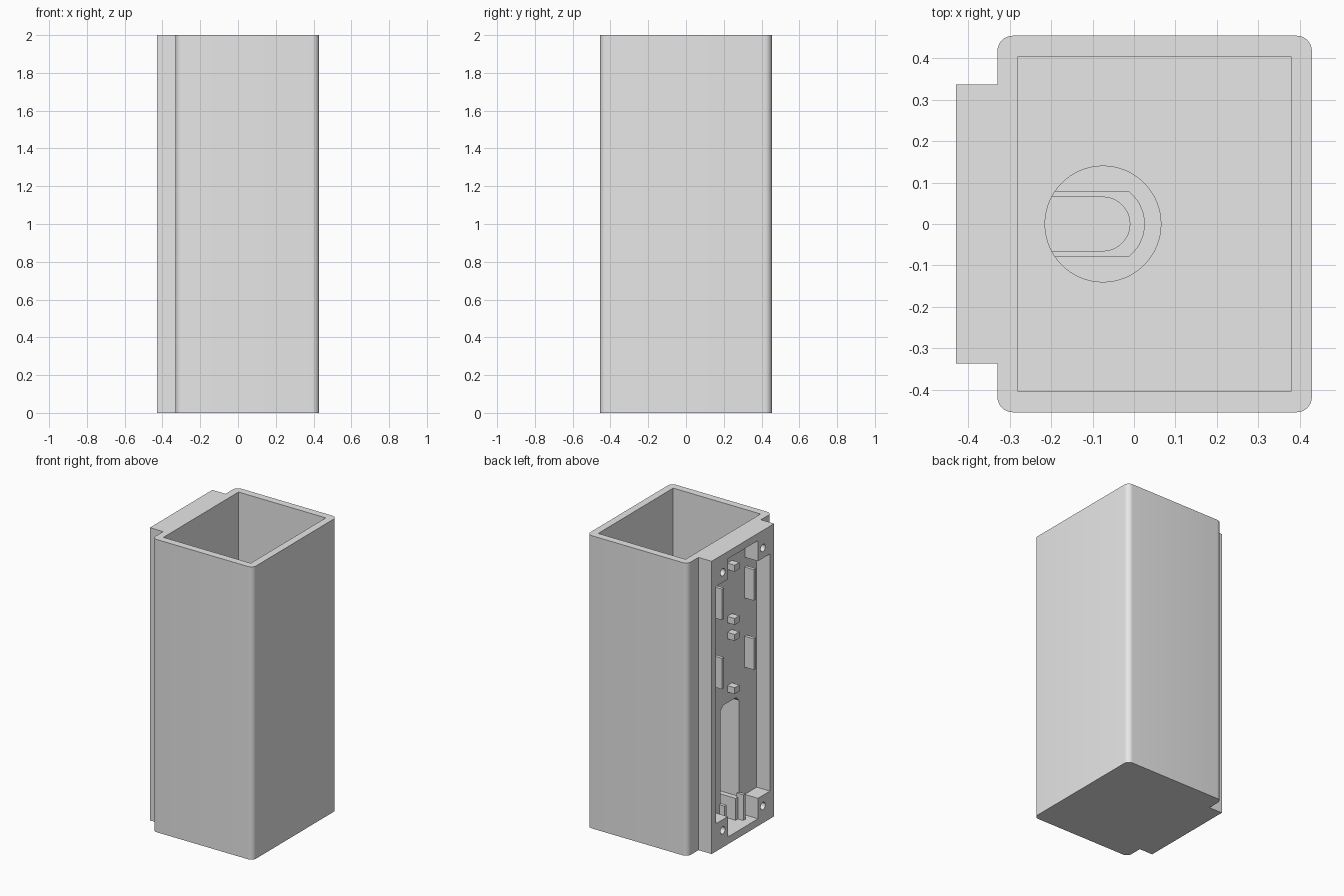
import bpy
from math import sin, cos, pi, radians
from mathutils import Matrix

if "Cube" in bpy.data.objects:
    bpy.data.objects.remove(bpy.data.objects["Cube"], do_unlink=True)

grey = bpy.data.materials.new("light_grey")
grey.use_nodes = True
grey.diffuse_color = (0.8, 0.8, 0.8, 1)
grey.node_tree.nodes["Principled BSDF"].inputs["Base Color"].default_value = (0.8, 0.8, 0.8, 1)


def prism(name, outline, low, high, along_x=False):
    """Extrude an outline along z, or a (y, z) outline along x."""
    n = len(outline)
    verts = [(a, b, h) for h in (low, high) for a, b in outline]
    if along_x:
        verts = [(h, a, b) for a, b, h in verts]
    faces = [tuple(reversed(range(n))), tuple(range(n, 2 * n))]
    faces += [(i, (i + 1) % n, n + (i + 1) % n, n + i) for i in range(n)]
    mesh = bpy.data.meshes.new(name)
    mesh.from_pydata(verts, [], faces)
    mesh.materials.append(grey)
    obj = bpy.data.objects.new(name, mesh)
    bpy.context.collection.objects.link(obj)
    return obj


def box(name, x, y, z):
    outline = [(x[0], y[0]), (x[1], y[0]), (x[1], y[1]), (x[0], y[1])]
    return prism(name, outline, *z)


def arc(cx, cy, r, start, end, steps):
    angles = [radians(start + (end - start) * i / steps) for i in range(steps + 1)]
    return [(cx + r * cos(a), cy + r * sin(a)) for a in angles]


def combine(target, tool, operation="DIFFERENCE"):
    mod = target.modifiers.new("cut", "BOOLEAN")
    mod.operation = operation
    mod.solver = "EXACT"
    mod.object = tool
    bpy.context.view_layer.objects.active = target
    bpy.ops.object.modifier_apply(modifier=mod.name)
    bpy.data.objects.remove(tool, do_unlink=True)


BACK, WALL, RIGHT = -0.43, -0.33, 0.43   # panel face, body side, far side
HALF, R = 0.455, 0.037                   # body half depth, corner radius
PANEL = 0.337                            # panel half width
HUB = -0.075                             # centre of the outlet

# Body with rounded corners and the raised side panel, one outline
outline = arc(RIGHT - R, R - HALF, R, -90, 0, 8)
outline += arc(RIGHT - R, HALF - R, R, 0, 90, 8)
outline += arc(WALL + R, HALF - R, R, 90, 180, 8)
outline += [(WALL, PANEL), (BACK, PANEL), (BACK, -PANEL), (WALL, -PANEL)]
outline += arc(WALL + R, R - HALF, R, 180, 270, 8)
body = prism("body", outline, 0, 2)

# Hopper open at the top, with a round outlet in its floor
combine(body, box("hopper_cut", (-0.28, 0.38), (-0.405, 0.405), (0.95, 2.1)))
combine(body, prism("outlet_cut", arc(HUB, 0, 0.14, 0, 354.375, 63), 0.88, 1.0))

# Panel pocket that leaves a boss in each corner
combine(body, box("pocket_cut", (BACK - 0.1, WALL), (-0.292, 0.292), (0.19, 1.81)))
combine(body, box("pocket_middle_cut", (BACK - 0.1, WALL), (-0.163, 0.163), (0.05, 1.95)))


def slot(name, r, low, high):
    ends = [(WALL - 0.02, r), (WALL - 0.02, -r)]
    return prism(name, arc(HUB, 0, r, -90, 90, 24) + ends, low, high)


# Chamber below the outlet with a chamfered top, and the narrower well under it
chamber = slot("chamber_cut", 0.1, 0.2, 0.887)
gable = [(-0.2, 0.1), (0.2, 0.1), (0.2, 0.757), (0.07, 0.887), (-0.07, 0.887), (-0.2, 0.757)]
combine(chamber, prism("gable", gable, -0.5, 0.2, True), "INTERSECT")
combine(body, chamber)
combine(body, slot("well_cut", 0.065, 0.05, 0.25))

# Screw holes in the bosses
for y in (-0.217, 0.217):
    for z in (0.117, 1.88):
        circle = arc(y, z, 0.025, 0, 345, 23)
        combine(body, prism("screw_cut", circle, BACK - 0.05, WALL, True))

# Thin side ribs and small clips that hold two boards in the pocket
for level, centre in (("upper", 1.638), ("lower", 1.165)):
    for side, s in (("left", -1), ("right", 1)):
        y = sorted((s * 0.162, s * 0.184))
        box(f"{level}_rib_{side}", (-0.4, WALL + 0.01), y, (centre - 0.106, centre + 0.106))
    for place, s in (("bottom", -1), ("top", 1)):
        z = centre + s * 0.182
        box(f"{level}_clip_{place}", (-0.385, WALL + 0.01), (-0.025, 0.025), (z - 0.022, z + 0.022))

# Guide ribs beside the well
for side, s in (("left", -1), ("right", 1)):
    y = sorted((s * 0.09, s * 0.112))
    box(f"guide_rib_{side}", (-0.37, WALL + 0.01), y, (0.04, 0.225))

bpy.ops.object.select_all(action="DESELECT")
body.select_set(True)
bpy.context.view_layer.objects.active = body
bpy.ops.object.shade_smooth_by_angle(angle=radians(30))
